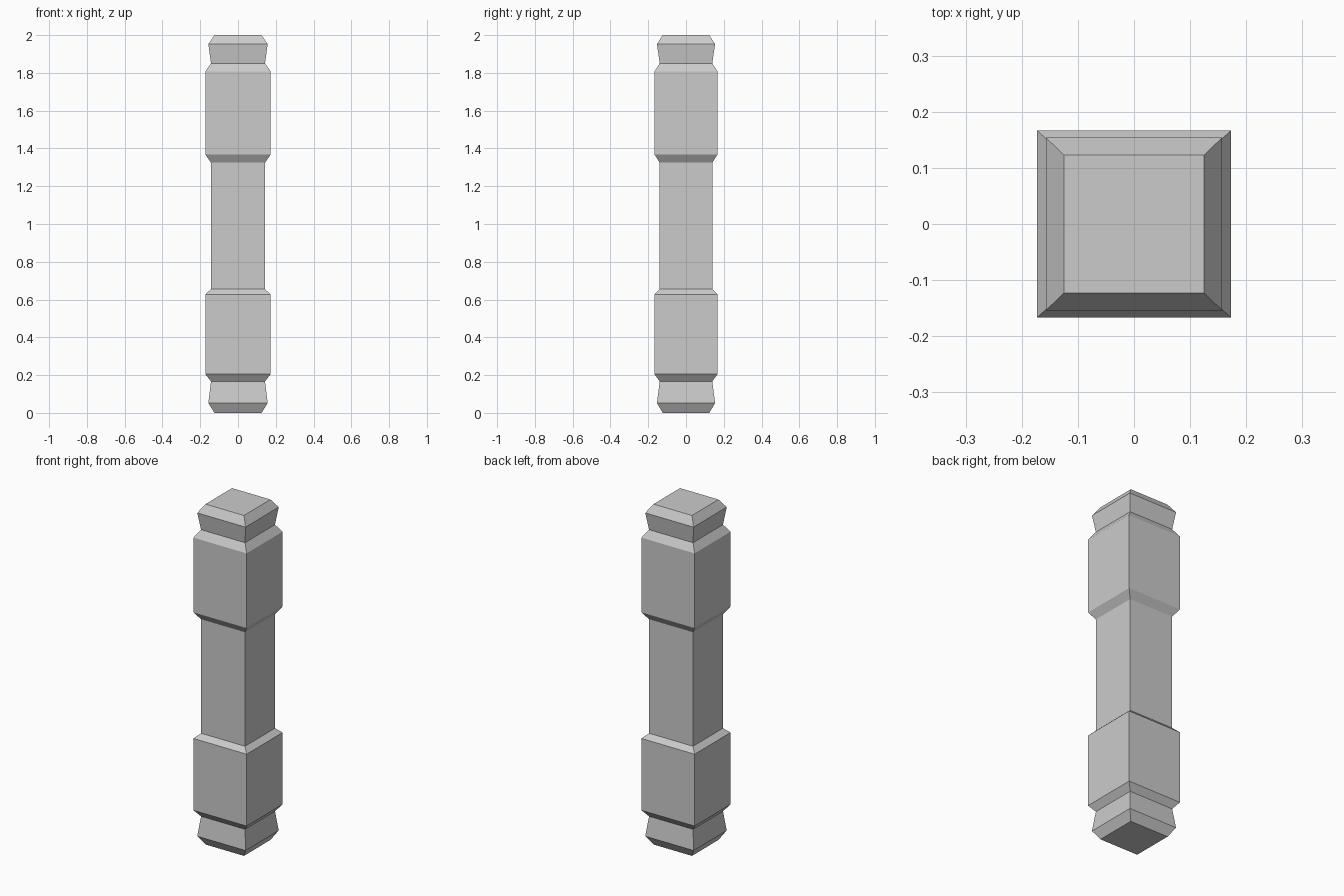
import bpy
import bmesh

if "Cube" in bpy.data.objects:
    bpy.data.objects.remove(bpy.data.objects["Cube"])

# Rectangular post profile: (height, half width in x, half depth in y)
FOOT, BULGE, SHAFT, BLOCK = (0.125, 0.123), (0.157, 0.154), (0.143, 0.139), (0.173, 0.167)
profile = [
    (0.0, FOOT), (0.052, BULGE), (0.167, SHAFT),       # flared base
    (0.205, BLOCK), (0.627, BLOCK), (0.655, SHAFT),    # lower block
    (1.325, SHAFT),                                    # slim shaft
    (1.368, BLOCK), (1.807, BLOCK), (1.851, SHAFT),    # upper block
    (1.952, BULGE), (2.0, FOOT),                       # flared cap
]

# Loft four-sided rings up the post
bm = bmesh.new()
rings = [[bm.verts.new((sx * hx, sy * hy, z))
          for sx, sy in ((-1, -1), (1, -1), (1, 1), (-1, 1))]
         for z, (hx, hy) in profile]
for low, high in zip(rings, rings[1:]):
    for i in range(4):
        j = (i + 1) % 4
        bm.faces.new((low[i], low[j], high[j], high[i]))

# Close the ends
bm.faces.new(rings[0][::-1])
bm.faces.new(rings[-1])

mesh = bpy.data.meshes.new("square_post")
bm.to_mesh(mesh)
bm.free()
bpy.context.collection.objects.link(bpy.data.objects.new("square_post", mesh))
